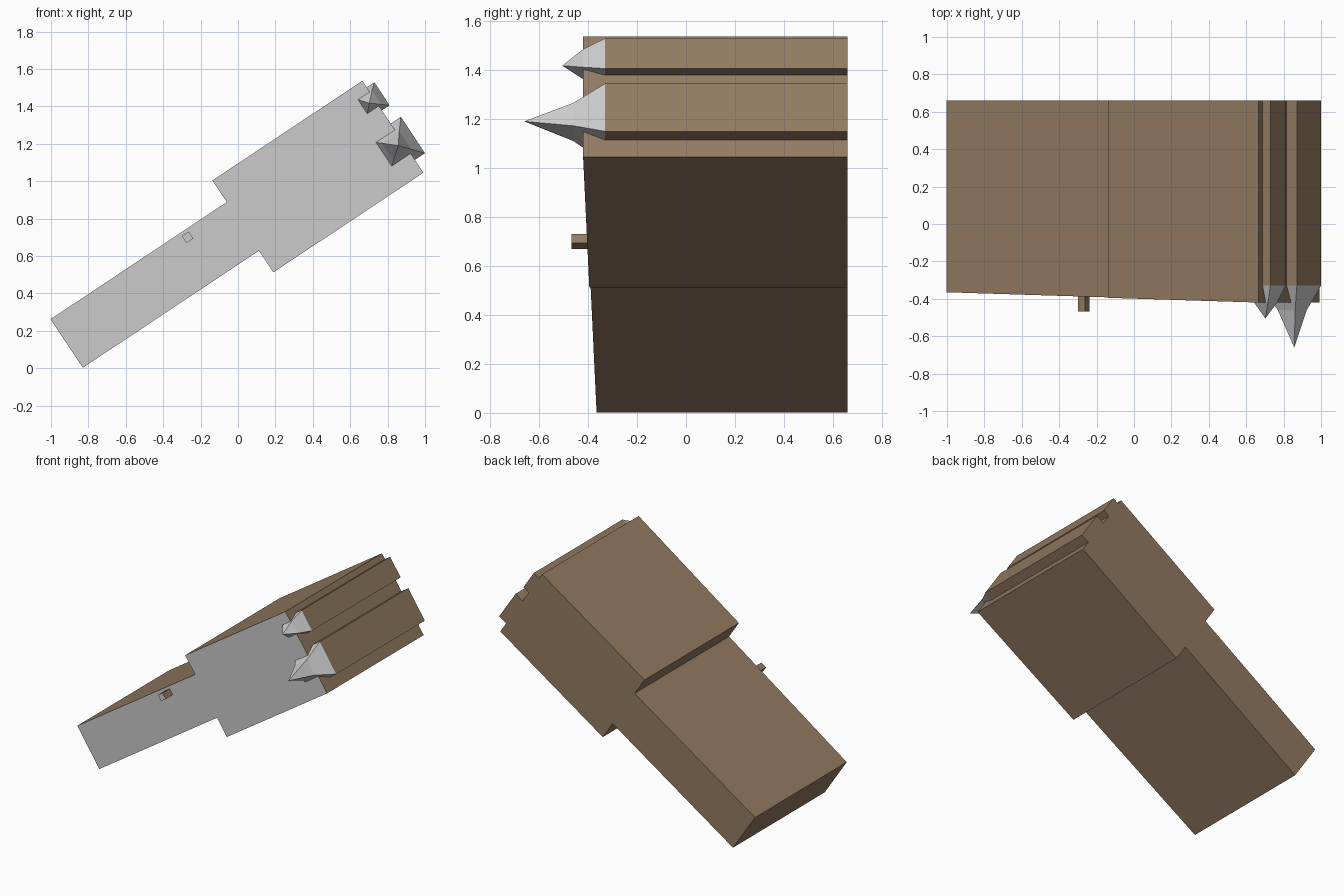
import bpy, bmesh, math

if "Cube" in bpy.data.objects:
    bpy.data.objects.remove(bpy.data.objects["Cube"])

ANG = math.radians(33.6)
C, S = math.cos(ANG), math.sin(ANG)
BACK = 0.66


def place(u, v, y):
    """Tilted frame: u runs along the model, v across it."""
    return (u * C - v * S, y, u * S + v * C)


def material(name, color):
    m = bpy.data.materials.new(name)
    m.diffuse_color = color
    m.use_nodes = True
    m.node_tree.nodes["Principled BSDF"].inputs["Base Color"].default_value = m.diffuse_color
    return m


GREY = material("pale_grey", (0.8, 0.8, 0.8, 1))
BROWN = material("brown", (0.29, 0.195, 0.12, 1))


def loft(name, rings, grey_sections, tip=None):
    """Join matching rings from back to front; the front end is a cap or a tip."""
    bm = bmesh.new()
    loops = [[bm.verts.new(place(*p)) for p in ring] for ring in rings]
    n = len(loops[0])
    bm.faces.new(loops[0]).material_index = 1
    for k, (a, b) in enumerate(zip(loops, loops[1:])):
        for i in range(n):
            j = (i + 1) % n
            f = bm.faces.new((a[i], a[j], b[j], b[i]))
            f.material_index = 0 if k in grey_sections else 1
    last = loops[-1]
    if tip:
        t = bm.verts.new(place(*tip))
        for i in range(n):
            bm.faces.new((last[i], last[(i + 1) % n], t))
    else:
        bm.faces.new(last)
    bmesh.ops.recalc_face_normals(bm, faces=bm.faces)
    me = bpy.data.meshes.new(name)
    bm.to_mesh(me)
    bm.free()
    me.materials.append(GREY)
    me.materials.append(BROWN)
    ob = bpy.data.objects.new(name, me)
    bpy.context.collection.objects.link(ob)
    return ob


def square(u, v, h, y):
    return [(u + a * h, v + b * h, y) for a, b in ((-1, -1), (1, -1), (1, 1), (-1, 1))]


# Body: narrow shank and wide head, front face sloping slightly outwards
MID, U0, U1, U2 = 0.617, -0.69, 0.441, 1.404
half = [(U0, 0.156), (U1, 0.156), (U1, 0.295), (U2, 0.295)]
outline = [(u, MID - w) for u, w in half] + [(u, MID + w) for u, w in reversed(half)]


def front_y(u):
    return -0.365 - 0.055 * (u - U0) / (U2 - U0)


loft("body", [[(u, v, BACK) for u, v in outline],
              [(u, v, front_y(u)) for u, v in outline]], ())

# Square bars set in the end, each with a flared pointed tip
bars = (("large_spiked_bar", 1.352, 0.521, 0.117, -0.46, 0.48, 1.372, -0.66),
        ("small_spiked_bar", 1.379, 0.796, 0.074, -0.42, 0.60, 1.369, -0.505))
for name, u, v, h, ring_y, r, tip_u, tip_y in bars:
    loft(name, [square(u, v, h, BACK), square(u, v, h, -0.33),
                square((u + tip_u) / 2, v, h * r, ring_y)],
         (1,), tip=(tip_u, v - 0.004, tip_y))

# Small square peg on the front of the shank
loft("peg", [square(0.163, 0.732, 0.022, -0.37), square(0.163, 0.732, 0.022, -0.467)], ())
